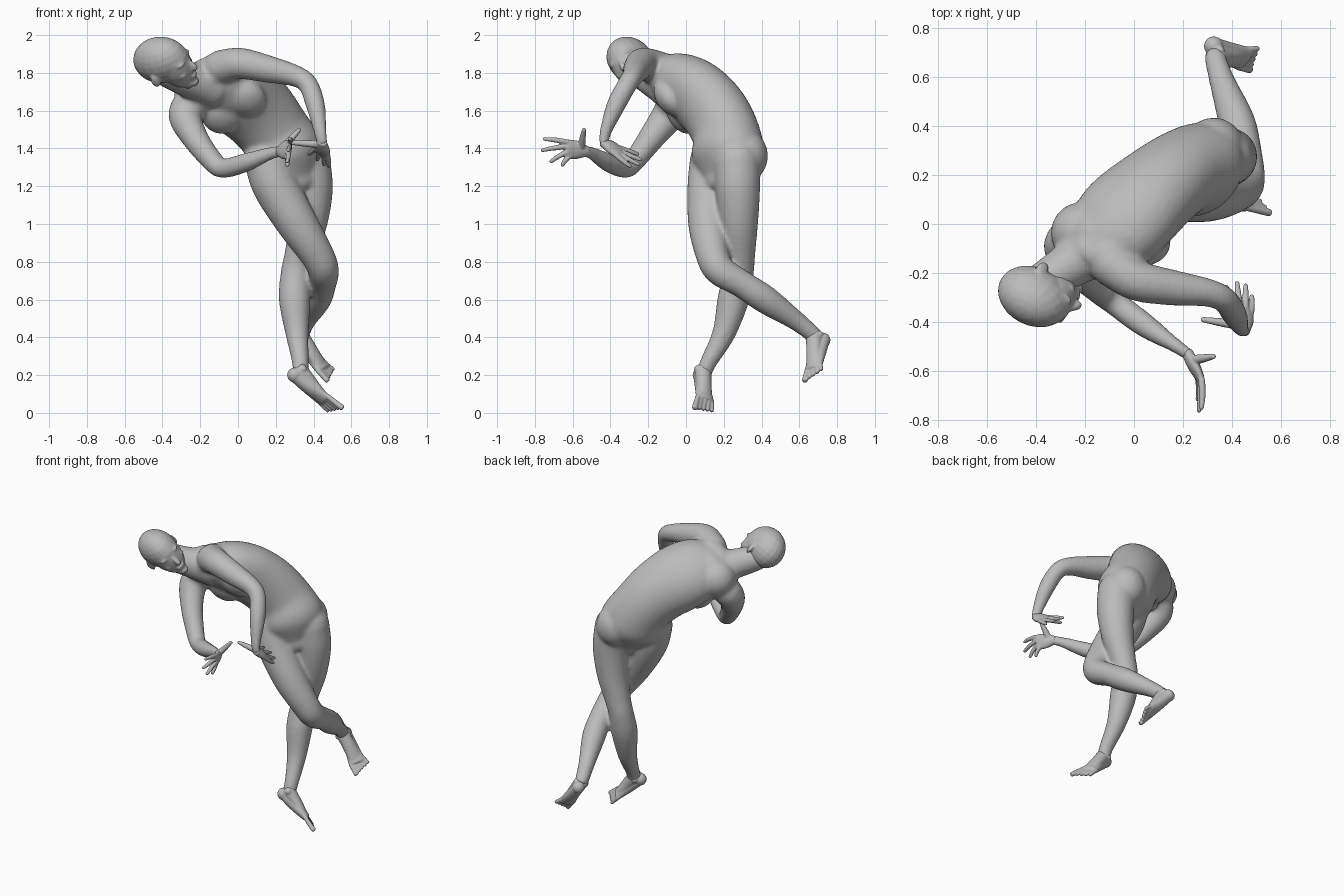
import bpy, bmesh, math
from mathutils import Vector, Matrix

cube = bpy.data.objects.get("Cube")
if cube:
    bpy.data.objects.remove(cube, do_unlink=True)

clay = bpy.data.materials.new("grey clay")
clay.use_nodes = True
GREY = (0.5, 0.5, 0.5, 1)
clay.diffuse_color = GREY
clay.node_tree.nodes["Principled BSDF"].inputs["Base Color"].default_value = GREY


def spline(rows, steps=5):
    """Catmull-Rom through rows of numbers."""
    rows = [Vector(r) for r in rows]
    rows = [2 * rows[0] - rows[1]] + rows + [2 * rows[-1] - rows[-2]]
    out = []
    for a, b, c, d in zip(rows, rows[1:], rows[2:], rows[3:]):
        for s in range(steps):
            t = s / steps
            out.append(0.5 * (2 * b + (c - a) * t + (2 * a - 5 * b + 4 * c - d) * t * t
                              + (3 * b - a - 3 * c + d) * t ** 3))
    return out + [rows[-2]]


def loft(bm, stations, side, side_end=None, n=20):
    """Rounded tube through (x, y, z, half width[, half depth]) stations."""
    rows = spline([s if len(s) == 5 else (*s, s[3]) for s in stations])
    side, side_end = Vector(side), Vector(side_end or side)
    pts = [Vector(r[:3]) for r in rows]
    rings = []

    def ring(centre, tangent, t, w, d):
        a = side.lerp(side_end, t)
        a = (a - tangent * a.dot(tangent)).normalized()
        b = tangent.cross(a)
        rings.append([bm.verts.new(centre + a * w * math.cos(k * math.tau / n)
                                   + b * d * math.sin(k * math.tau / n)) for k in range(n)])

    last = len(pts) - 1
    for i, r in enumerate(rows):
        tan = (pts[min(i + 1, last)] - pts[max(i - 1, 0)]).normalized()
        w, d = r[3], r[4]
        if i == 0:
            for off, k in [(-.6, .8), (-.35, .94)]:
                ring(pts[i] + tan * off * min(w, d), tan, 0, w * k, d * k)
        ring(pts[i], tan, i / last, w, d)
        if i == last:
            for off, k in [(.35, .94), (.6, .8)]:
                ring(pts[i] + tan * off * min(w, d), tan, 1, w * k, d * k)
    for p, q in zip(rings, rings[1:]):
        for k in range(n):
            bm.faces.new((p[k], p[(k + 1) % n], q[(k + 1) % n], q[k]))
    bm.faces.new(rings[0][::-1])
    bm.faces.new(rings[-1])


def ball(bm, centre, radii, frame=None):
    m = Matrix.Translation(centre) @ (frame or Matrix()) @ Matrix.Diagonal((*radii, 1))
    bmesh.ops.create_uvsphere(bm, u_segments=20, v_segments=12, radius=1, matrix=m)


def frame_of(x_dir, z_dir):
    """Rotation whose x axis is x_dir and whose z axis leans along z_dir."""
    x = Vector(x_dir).normalized()
    z = Vector(z_dir)
    z = (z - x * z.dot(x)).normalized()
    return Matrix((x, z.cross(x), z)).transposed().to_4x4()


def finish(bm, name, voxel, smoothing, matrix=None):
    """Fuse overlapping volumes of one part into a single smooth skin."""
    bmesh.ops.recalc_face_normals(bm, faces=bm.faces)
    if matrix:
        bm.transform(matrix)
    mesh = bpy.data.meshes.new(name)
    bm.to_mesh(mesh)
    bm.free()
    mesh.materials.append(clay)
    ob = bpy.data.objects.new(name, mesh)
    bpy.context.collection.objects.link(ob)
    fuse = ob.modifiers.new("fuse", 'REMESH')
    fuse.mode = 'VOXEL'
    fuse.voxel_size = voxel
    fuse.use_smooth_shade = True
    relax = ob.modifiers.new("relax", 'SMOOTH')
    relax.factor = 0.5
    relax.iterations = smoothing


# Body: twisted torso, upper back, neck, chest and seat
body = bmesh.new()
CHEST, HIPS = Vector((.77, -.38, .54)), Vector((.72, .68, .08))
loft(body, [(.31, .22, 1.24, .15, .11), (.262, .222, 1.36, .21, .18), (.195, .21, 1.48, .195, .175),
            (.105, .15, 1.595, .205, .175), (0, .06, 1.685, .22, .172),
            (-.085, -.03, 1.735, .205, .155), (-.17, -.11, 1.765, .14, .11)], HIPS, CHEST, 28)
ball(body, (-.215, -.035, 1.7), (.125, .125, .125))
ball(body, (-.13, -.05, 1.77), (.14, .12, .1))
ball(body, (-.1, -.13, 1.81), (.11, .1, .1))
loft(body, [(-.15, -.09, 1.74, .13), (-.25, -.16, 1.76, .098), (-.37, -.24, 1.805, .084)], CHEST)
for s in (-1, 1):
    ball(body, Vector((-.025, -.055, 1.62)) + CHEST * s * .085, (.105, .115, .07),
         frame_of(CHEST, (0, -.83, -.59)))
ball(body, (.325, .31, 1.36), (.125, .125, .14))
ball(body, (.18, .215, 1.36), (.11, .11, .14))

# Left arm, then right arm
loft(body, [(-.09, -.165, 1.83, .092), (.01, -.23, 1.85, .084), (.16, -.26, 1.82, .073),
            (.3, -.28, 1.785, .058), (.37, -.31, 1.74, .053), (.41, -.37, 1.63, .051),
            (.435, -.425, 1.49, .036, .031), (.445, -.435, 1.43, .031, .025)], CHEST)
loft(body, [(-.22, -.05, 1.66, .095), (-.28, -.09, 1.58, .09), (-.23, -.18, 1.46, .071),
            (-.14, -.27, 1.34, .058), (-.08, -.32, 1.295, .052), (.04, -.41, 1.325, .05),
            (.16, -.49, 1.37, .036, .031), (.22, -.53, 1.385, .031, .025)], (0, 0, 1))

# Left standing leg, then right trailing leg
loft(body, [(.365, .27, 1.33, .125), (.385, .275, 1.18, .118), (.37, .28, 1, .102), (.33, .283, .84, .084),
            (.305, .28, .74, .079), (.3, .25, .6, .084), (.313, .2, .42, .062),
            (.33, .12, .27, .045), (.33, .09, .2, .043)], HIPS)
loft(body, [(.15, .14, 1.34, .12), (.2, .13, 1.2, .123), (.315, .12, 1, .109), (.417, .14, .84, .09),
            (.452, .18, .755, .083), (.447, .3, .68, .073), (.418, .42, .6, .075),
            (.36, .58, .49, .053), (.33, .68, .41, .044)], HIPS)
finish(body, "body", .011, 11)

# Head, modelled facing +x and then tilted into place
head = bmesh.new()
ball(head, (.005, 0, 0), (.153, .112, .13))
loft(head, [(.06, 0, -.01, .096, .102), (.073, 0, -.073, .09, .092), (.09, 0, -.13, .067, .072),
            (.106, 0, -.161, .042, .045)], (0, 1, 0))
loft(head, [(.15, 0, -.026, .012), (.171, 0, -.068, .016), (.172, 0, -.08, .019)], (0, 1, 0))
ball(head, (.15, 0, -.122), (.015, .033, .009))
ball(head, (.144, 0, -.138), (.016, .029, .009))
ball(head, (.133, 0, -.171), (.023, .029, .021))
for s in (-1, 1):
    ball(head, (.132, s * .042, -.012), (.025, .035, .012))
    ball(head, (.129, s * .04, -.042), (.018, .02, .012))
    ball(head, (.117, s * .054, -.078), (.025, .025, .023))
    ball(head, (-.012, s * .111, -.052), (.025, .012, .038), Matrix.Rotation(s * -.35, 4, 'Z'))
finish(head, "head", .007, 3, Matrix.Translation((-.413, -.293, 1.868))
       @ frame_of((.86, -.45, .12), (-.38, -.52, .76)))


def hand(name, wrist, first, last, tips, thumb, side):
    """Palm between the wrist and a knuckle line, four fingers and a thumb."""
    bm = bmesh.new()
    wrist, first, last, thumb = map(Vector, (wrist, first, last, thumb))
    mid = (first + last) / 2
    half = (first - last).length / 2 + .012
    loft(bm, [(*wrist, .03, .024), (*wrist.lerp(mid, .5), half * .95, .025), (*mid, half, .018)], side)
    for i, tip in enumerate(tips):
        base, tip = first.lerp(last, i / 3), Vector(tip)
        knuckle = base.lerp(tip, .5) + (base - wrist).normalized() * .008
        loft(bm, [(*wrist.lerp(base, .8), .013), (*base, .0145), (*knuckle, .0135), (*tip, .01)], side, n=10)
    root = wrist.lerp(first, .25)
    loft(bm, [(*root, .022), (*root.lerp(thumb, .5), .018), (*thumb, .011)], side, n=10)
    finish(bm, name, .005, 2)


hand("left_hand", (.445, -.435, 1.43), (.41, -.345, 1.4), (.475, -.365, 1.36),
     [(.375, -.255, 1.37), (.42, -.24, 1.34), (.455, -.25, 1.315), (.48, -.295, 1.305)],
     (.28, -.39, 1.43), (.8, -.2, -.5))
hand("right_hand", (.22, -.53, 1.385), (.275, -.635, 1.435), (.26, -.615, 1.36),
     [(.275, -.75, 1.45), (.265, -.762, 1.39), (.26, -.715, 1.33), (.26, -.655, 1.31)],
     (.325, -.54, 1.5), (.1, .15, 1))


def foot(name, ankle, heel, ball_pos, toe_mid, big_toe_side):
    """Heel, arched instep, ankle knobs and five toes."""
    bm = bmesh.new()
    ankle, heel, ball_pos, toe_mid = map(Vector, (ankle, heel, ball_pos, toe_mid))
    side = Vector(big_toe_side).normalized()
    ball(bm, heel, (.04, .04, .04))
    loft(bm, [(*heel, .036, .036), (*heel.lerp(ball_pos, .5), .044, .036), (*ball_pos, .056, .026)], side)
    loft(bm, [(*ankle, .045), (*ankle.lerp(ball_pos, .45), .043, .037), (*ball_pos, .047, .023)], side)
    for s in (-1, 1):
        ball(bm, ankle + side * s * .034, (.02, .02, .02))
    for i in range(5):
        offset = side * (.044 - .022 * i)
        reach = 1 - .08 * i
        loft(bm, [(*(ball_pos + offset), .014), (*(ball_pos.lerp(toe_mid, reach) + offset * 1.2),
                                                 .016 if i == 0 else .0115)], side, n=10)
    finish(bm, name, .005, 2)


foot("left_foot", (.33, .09, .22), (.3, .075, .2), (.45, .1, .075), (.525, .09, .01), (.45, -.8, .35))
foot("right_foot", (.335, .68, .4), (.325, .725, .385), (.445, .675, .24), (.495, .672, .195),
     (-.45, -.8, -.4))
